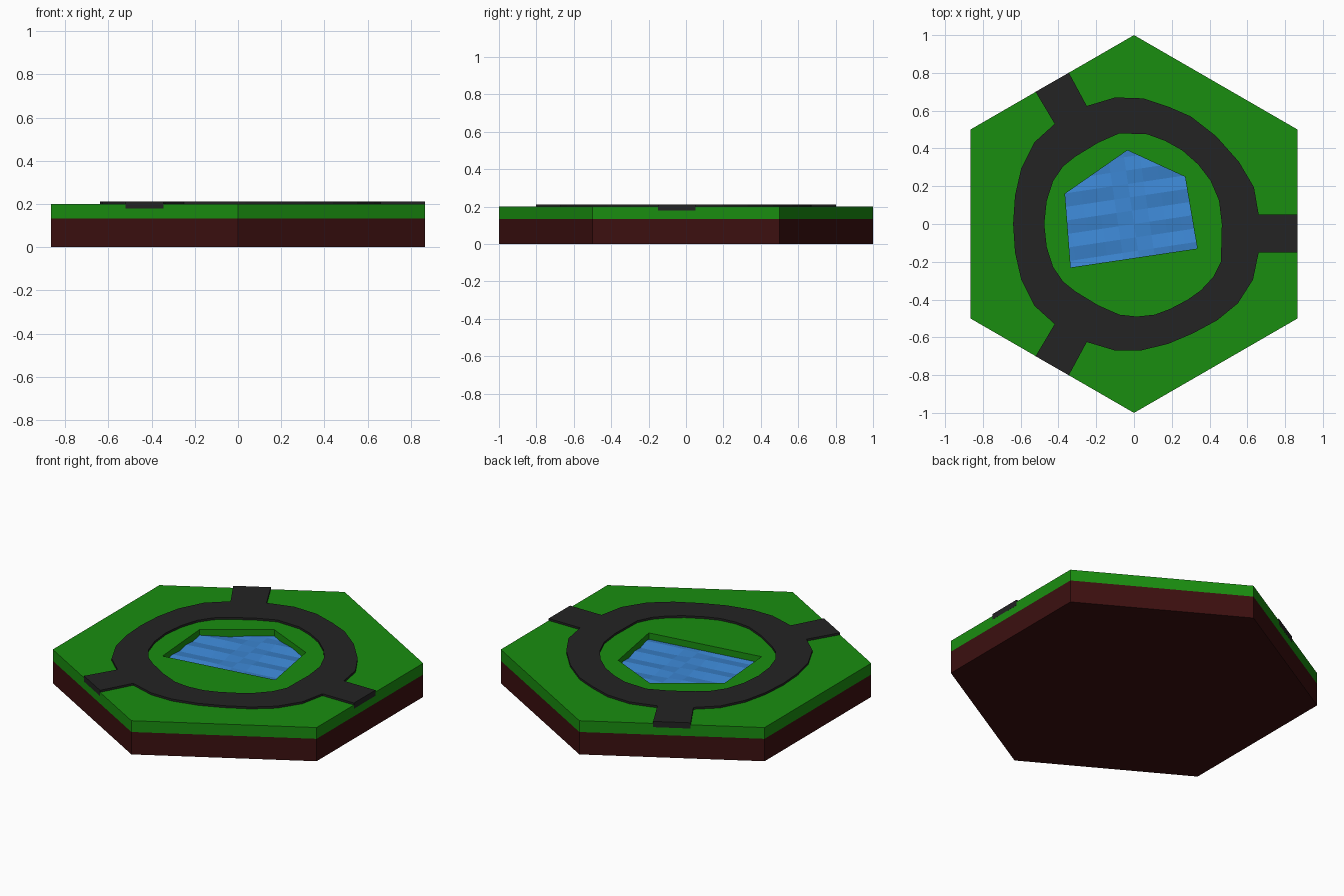
import bpy, bmesh
from math import sin, cos, pi, radians
from mathutils import Vector, Matrix

if "Cube" in bpy.data.objects:
    bpy.data.objects.remove(bpy.data.objects["Cube"])


def finish(name, bm, color):
    mesh = bpy.data.meshes.new(name)
    bm.to_mesh(mesh)
    bm.free()
    mat = bpy.data.materials.new(name + "_colour")
    mat.diffuse_color = (*color, 1)
    mat.use_nodes = True
    mat.node_tree.nodes["Principled BSDF"].inputs["Base Color"].default_value = mat.diffuse_color
    mesh.materials.append(mat)
    obj = bpy.data.objects.new(name, mesh)
    bpy.context.collection.objects.link(obj)
    return obj


def slab(name, loops, z0, z1, color):
    """Flat outline (further loops are holes) raised from z0 to z1."""
    bm = bmesh.new()
    for loop in loops:
        vs = [bm.verts.new((x, y, z0)) for x, y in loop]
        for a, b in zip(vs, vs[1:] + vs[:1]):
            bm.edges.new((a, b))
    bmesh.ops.triangle_fill(bm, use_beauty=True, use_dissolve=False, edges=bm.edges[:])
    ext = bmesh.ops.extrude_face_region(bm, geom=bm.faces[:], use_keep_orig=True)
    top = [g for g in ext["geom"] if isinstance(g, bmesh.types.BMVert)]
    bmesh.ops.translate(bm, verts=top, vec=(0, 0, z1 - z0))
    bmesh.ops.recalc_face_normals(bm, faces=bm.faces[:])
    return finish(name, bm, color)


hexagon = [(cos(pi / 6 + i * pi / 3), sin(pi / 6 + i * pi / 3)) for i in range(6)]
pond = [(-0.035, 0.39), (-0.365, 0.16), (-0.335, -0.23), (0.335, -0.13), (0.27, 0.25)]

# Soil base and grass layer with the pond opening
slab("soil", [hexagon], 0, 0.133, (0.045, 0.005, 0.005))
slab("grass", [hexagon, pond], 0.133, 0.2, (0.01, 0.27, 0.005))

# Ring road: left half is mirrored front to back, right half is hand drawn
left = [(-0.10, 0.67), (-0.25, 0.625), (-0.345, 0.801), (-0.521, 0.70), (-0.42, 0.53),
        (-0.527, 0.433), (-0.597, 0.295), (-0.63, 0.15)]
right = [(0.035, -0.67), (0.18, -0.635), (0.31, -0.58), (0.44, -0.51), (0.55, -0.42),
         (0.63, -0.295), (0.66, -0.15), (0.8665, -0.15), (0.8665, 0.05), (0.66, 0.05),
         (0.635, 0.195), (0.555, 0.33), (0.435, 0.465), (0.30, 0.57), (0.185, 0.62),
         (0.05, 0.665)]
outer = left + [(-0.64, 0)] + [(x, -y) for x, y in reversed(left)] + right
in_left = [(-0.077, 0.48), (-0.19, 0.43), (-0.31, 0.357), (-0.375, 0.305),
           (-0.428, 0.228), (-0.462, 0.122)]
in_right = [(0.015, -0.49), (0.11, -0.48), (0.19, -0.45), (0.285, -0.40), (0.355, -0.35),
            (0.42, -0.28), (0.46, -0.2), (0.465, 0), (0.45, 0.125), (0.405, 0.23),
            (0.34, 0.315), (0.255, 0.39), (0.165, 0.44), (0.07, 0.475)]
inner = in_left + [(-0.475, 0)] + [(x, -y) for x, y in reversed(in_left)] + in_right
slab("ring_road", [outer, inner], 0.178, 0.212, (0.017, 0.017, 0.017))

# Water: rippled grid trimmed to the pond outline
bm = bmesh.new()
bmesh.ops.create_grid(bm, x_segments=12, y_segments=14, size=0.5)
for v in bm.verts:
    v.co.z = 0.162 + 0.006 * sin(v.co.y * 45 + 1.5 * sin(v.co.x * 7))
bmesh.ops.rotate(bm, verts=bm.verts[:], cent=(0, 0, 0), matrix=Matrix.Rotation(radians(8.5), 3, "Z"))
for a, b in zip(pond, pond[1:] + pond[:1]):
    outward = Vector((b[1] - a[1], a[0] - b[0], 0))
    bmesh.ops.bisect_plane(bm, geom=bm.verts[:] + bm.edges[:] + bm.faces[:],
                           plane_co=(*a, 0), plane_no=outward, clear_outer=True)
finish("pond_water", bm, (0.045, 0.24, 0.65))
